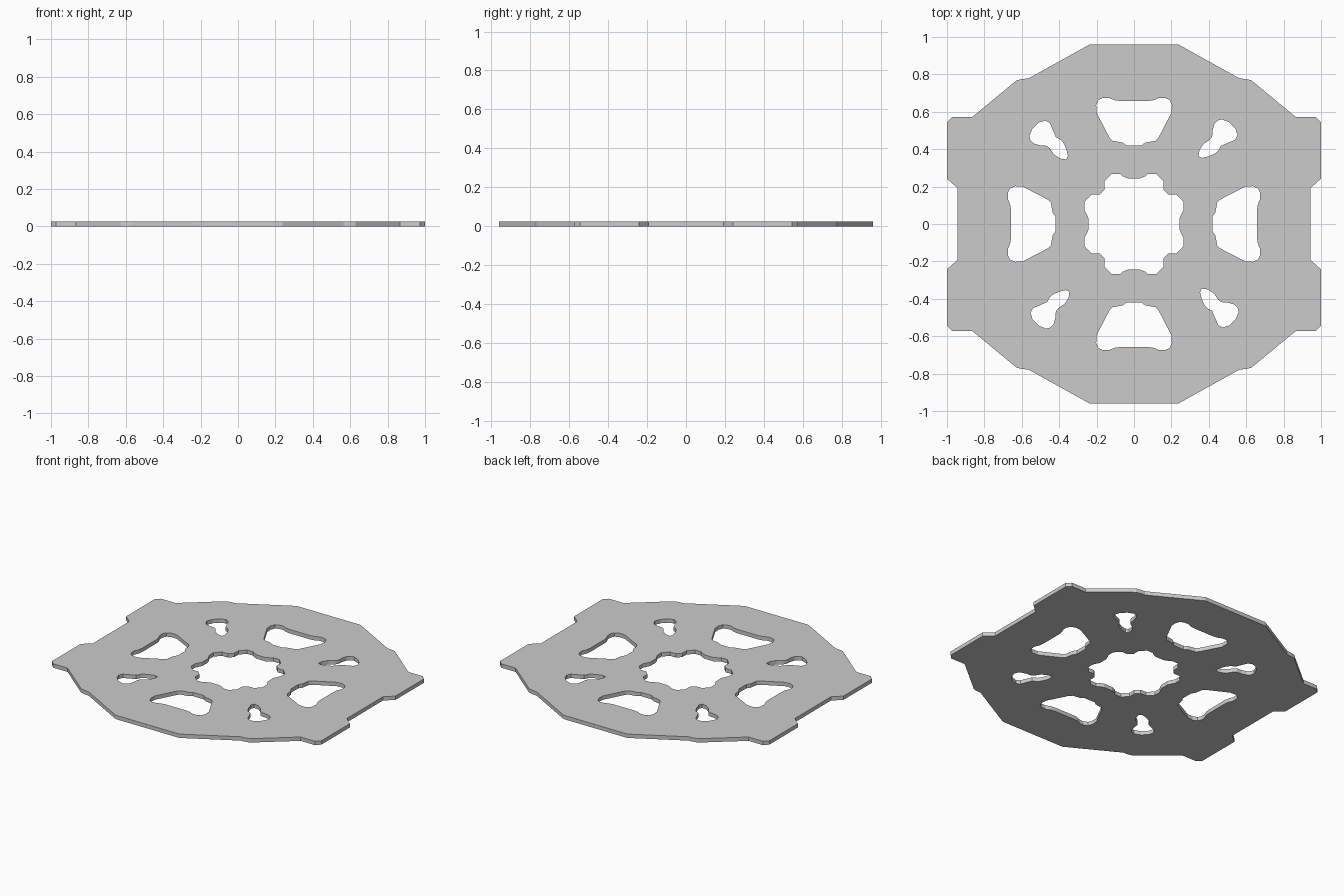
import bpy
from math import cos, sin, pi

if "Cube" in bpy.data.objects:
    bpy.data.objects.remove(bpy.data.objects["Cube"])

THICK = 0.026


def mirror4(quarter):
    """Closed loop from first-quadrant points listed from the y axis to the x axis."""
    right = quarter + [(x, -y) for x, y in reversed(quarter)]
    return right + [(-x, y) for x, y in reversed(right)]


def mirror_x(half):
    return half + [(-x, y) for x, y in reversed(half)]


def rotate(points, quarter_turns):
    a = quarter_turns * pi / 2
    return [(x * cos(a) - y * sin(a), x * sin(a) + y * cos(a)) for x, y in points]


# Outer edge with notched sides
outline = mirror4([(0.237, 0.96), (0.565, 0.778), (0.6, 0.775), (0.628, 0.768),
                   (0.865, 0.572), (0.972, 0.572), (1.0, 0.543),
                   (1.0, 0.242), (0.943, 0.192)])

# Scalloped centre opening
centre = mirror4([(0.03, 0.243), (0.06, 0.255), (0.075, 0.268), (0.12, 0.268),
                  (0.157, 0.228), (0.157, 0.185), (0.185, 0.157), (0.228, 0.157),
                  (0.265, 0.118), (0.265, 0.075), (0.255, 0.055), (0.243, 0.03)])

# Large trapezoid window
window = mirror_x([(0.04, 0.42), (0.06, 0.435), (0.115, 0.445), (0.13, 0.46),
                   (0.2, 0.595), (0.202, 0.635), (0.19, 0.663), (0.165, 0.675),
                   (0.135, 0.675), (0.105, 0.662), (0.075, 0.658)])

# Small three-lobed corner slot
slot = [(0.47, 0.56), (0.51, 0.543), (0.543, 0.508), (0.553, 0.475), (0.54, 0.45),
        (0.5, 0.433), (0.465, 0.418), (0.45, 0.39), (0.43, 0.375), (0.4, 0.362),
        (0.365, 0.353), (0.345, 0.362), (0.35, 0.395), (0.372, 0.428),
        (0.405, 0.45), (0.418, 0.468), (0.42, 0.5), (0.43, 0.535), (0.447, 0.553)]

loops = [outline, centre]
for k in range(4):
    loops += [rotate(window, k), rotate(slot, k)]

# Filled flat curve, extruded to the plate thickness
curve = bpy.data.curves.new("plate", 'CURVE')
curve.dimensions = '2D'
curve.fill_mode = 'BOTH'
curve.extrude = THICK / 2
for loop in loops:
    spline = curve.splines.new('POLY')
    spline.points.add(len(loop) - 1)
    for p, (x, y) in zip(spline.points, loop):
        p.co = (x, y, 0, 1)
    spline.use_cyclic_u = True

plate = bpy.data.objects.new("plate", curve)
plate.location.z = THICK / 2
bpy.context.collection.objects.link(plate)
bpy.context.view_layer.objects.active = plate
plate.select_set(True)
bpy.ops.object.convert(target='MESH')

# Weld the caps to the walls
bpy.ops.object.mode_set(mode='EDIT')
bpy.ops.mesh.select_all(action='SELECT')
bpy.ops.mesh.remove_doubles(threshold=0.0005)
bpy.ops.mesh.normals_make_consistent(inside=False)
bpy.ops.object.mode_set(mode='OBJECT')
bpy.ops.object.shade_flat()
